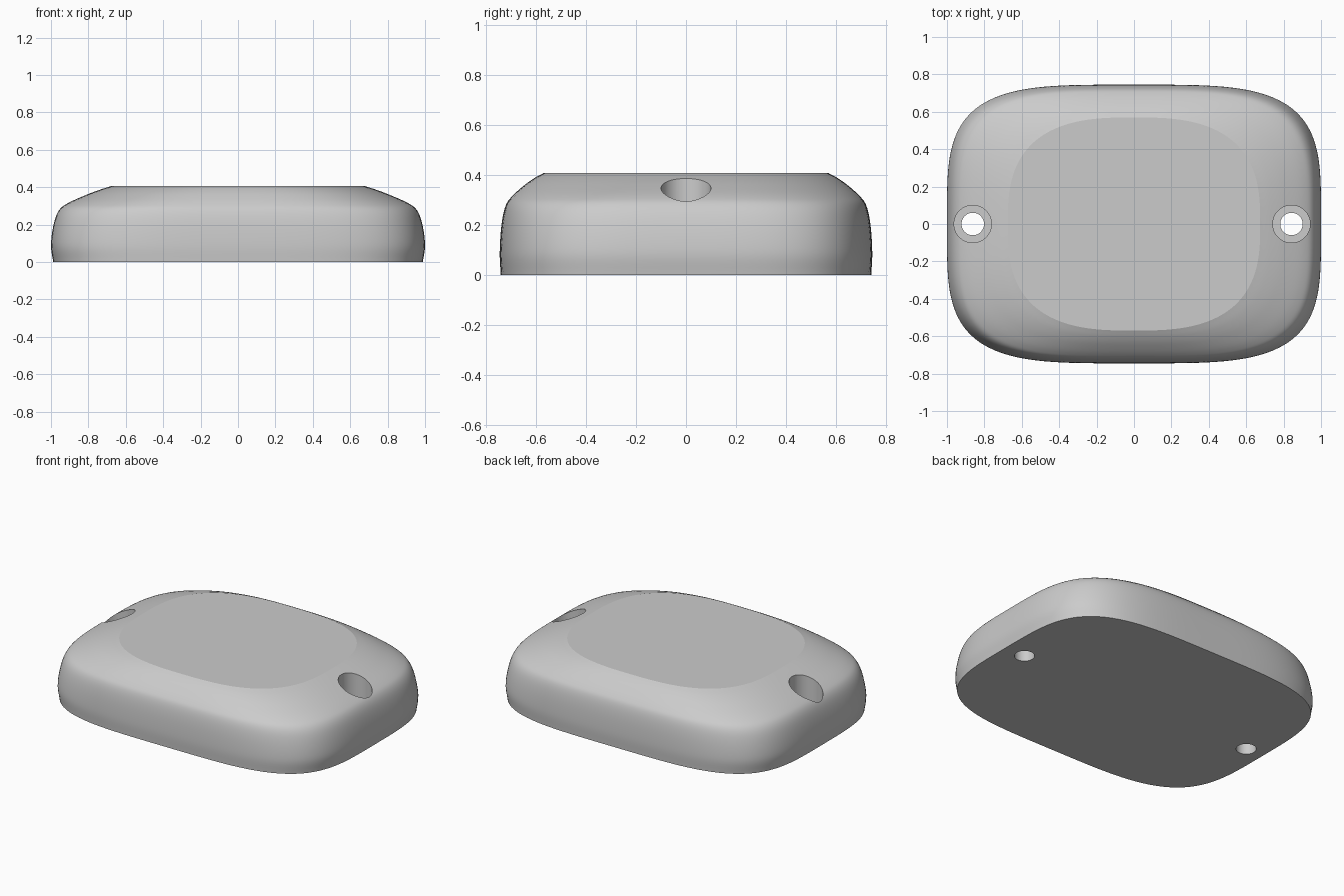
import bpy, bmesh, math
from mathutils import Vector

if "Cube" in bpy.data.objects:
    bpy.data.objects.remove(bpy.data.objects["Cube"])

# Plain grey material
grey = bpy.data.materials.new("plain_grey")
grey.use_nodes = True
colour = (0.6, 0.6, 0.6, 1)
grey.diffuse_color = colour
grey.node_tree.nodes["Principled BSDF"].inputs["Base Color"].default_value = colour

# Profile stations: half width, half depth, height, corner exponent
STATIONS = [Vector(s) for s in (
    (0.988, 0.741, 0.0, 3.9), (1.0, 0.745, 0.09, 3.9), (0.986, 0.738, 0.2, 3.8),
    (0.958, 0.722, 0.275, 3.7), (0.91, 0.695, 0.315, 3.5), (0.81, 0.645, 0.36, 3.2),
    (0.735, 0.605, 0.388, 3.0), (0.675, 0.57, 0.407, 2.8))]
SIDES, STEPS = 160, 6


def smooth_profile(points, steps):
    """Pass a smooth curve through the stations."""
    ends = [2 * points[0] - points[1]] + points + [2 * points[-1] - points[-2]]
    out = []
    for a, b, c, d in zip(ends, ends[1:], ends[2:], ends[3:]):
        for i in range(steps):
            t = i / steps
            out.append(0.5 * (2 * b + (c - a) * t + (2 * a - 5 * b + 4 * c - d) * t * t
                              + (3 * b - a - 3 * c + d) * t ** 3))
    return out + [points[-1]]


def rounded_ring(bm, station):
    """Ring of vertices on a rounded rectangle."""
    half_x, half_y, z, power = station
    ring = []
    for i in range(SIDES):
        angle = 2 * math.pi * (i + 0.5) / SIDES
        c, s = math.cos(angle), math.sin(angle)
        r = (abs(c) ** power + abs(s) ** power) ** (-1 / power)
        ring.append(bm.verts.new((half_x * r * c, half_y * r * s, z)))
    return ring


# Cushion-shaped body with flat top and base
bm = bmesh.new()
rings = [rounded_ring(bm, s) for s in smooth_profile(STATIONS, STEPS)]
for low, high in zip(rings, rings[1:]):
    for i in range(SIDES):
        j = (i + 1) % SIDES
        bm.faces.new((low[i], low[j], high[j], high[i]))
bm.faces.new(rings[0][::-1])
bm.faces.new(rings[-1])
mesh = bpy.data.meshes.new("body")
bm.to_mesh(mesh)
bm.free()
mesh.materials.append(grey)
body = bpy.data.objects.new("body", mesh)
bpy.context.collection.objects.link(body)


def drill(x, radius, bottom, top):
    """Cut a vertical round hole through the body."""
    bpy.ops.mesh.primitive_cylinder_add(vertices=64, radius=radius, depth=top - bottom,
                                        location=(x, 0, (top + bottom) / 2))
    cutter = bpy.context.object
    cutter.hide_render = True
    cutter.data.materials.append(grey)
    cut = body.modifiers.new("hole", 'BOOLEAN')
    cut.operation, cut.solver, cut.object = 'DIFFERENCE', 'EXACT', cutter
    bpy.ops.object.select_all(action='DESELECT')
    body.select_set(True)
    bpy.context.view_layer.objects.active = body
    bpy.ops.object.modifier_apply(modifier=cut.name)
    bpy.data.objects.remove(cutter)


# Screw holes with wide recesses for the heads
for hole_x in (-0.862, 0.842):
    drill(hole_x, 0.1, 0.1, 0.6)
    drill(hole_x, 0.06, -0.1, 0.3)

bpy.ops.object.shade_smooth_by_angle(angle=math.radians(14))
